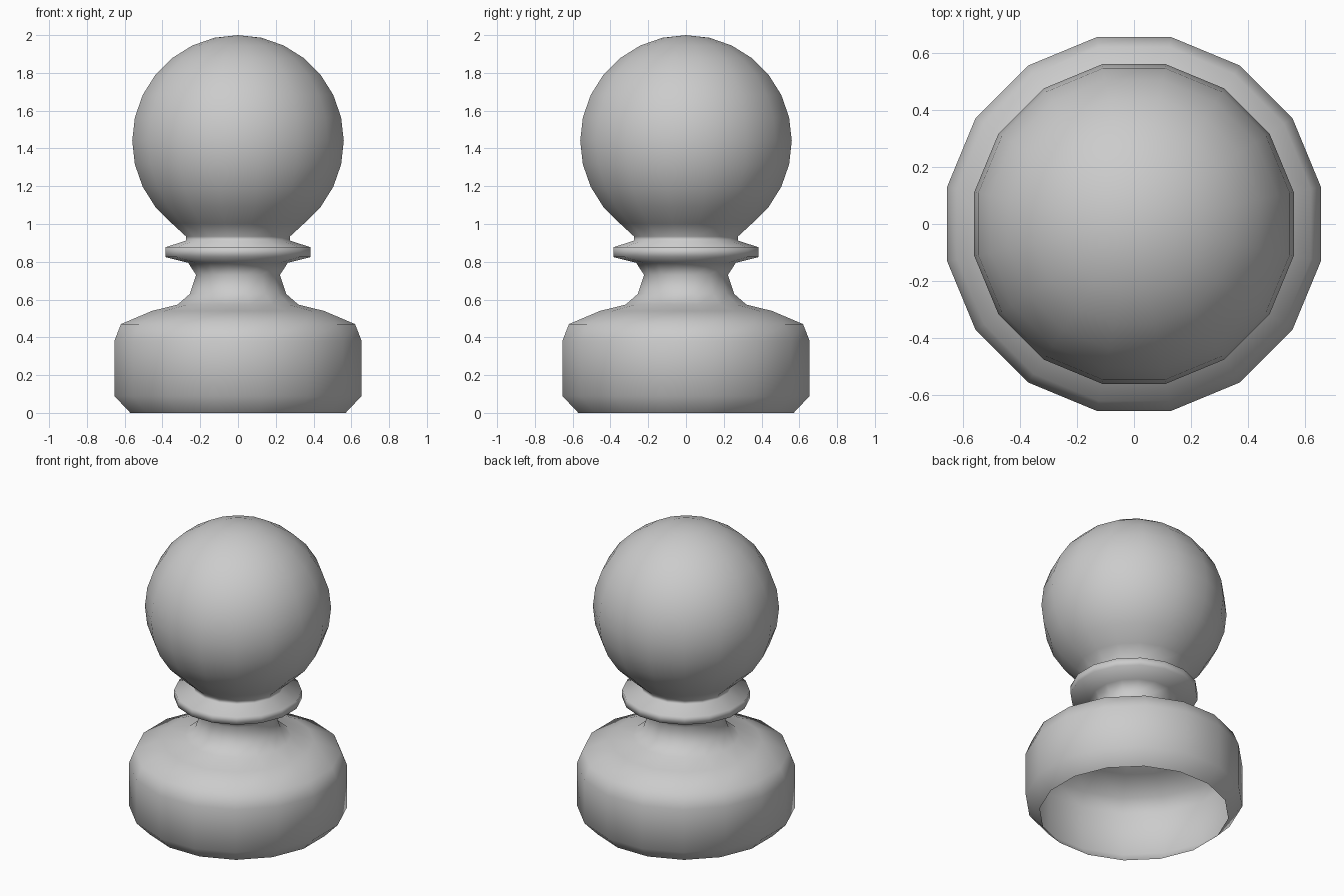
import bpy
import bmesh
from math import sin, cos, pi, radians

SIDES = 16
FLAT = cos(pi / SIDES)  # ratio of flat-side distance to corner radius

cube = bpy.data.objects.get("Cube")
if cube:
    bpy.data.objects.remove(cube, do_unlink=True)

grey = bpy.data.materials.new("plain_grey")
grey.use_nodes = True
colour = (0.6, 0.6, 0.6, 1)
grey.diffuse_color = colour
grey.node_tree.nodes["Principled BSDF"].inputs["Base Color"].default_value = colour

# Open-bottomed base, waisted neck and collar: (flat-side distance, height)
profile = [(0.57, 0), (0.655, 0.09), (0.655, 0.38), (0.62, 0.47),
           (0.455, 0.54), (0.32, 0.573), (0.255, 0.63), (0.222, 0.73),
           (0.264, 0.795), (0.384, 0.825), (0.384, 0.877),
           (0.275, 0.912), (0.275, 0.934)]

# Ball head, from its underside up to the pole
STEPS, RADIUS, CENTRE = 14, 0.56, 1.44
for i in range(3, STEPS):
    a = pi * i / STEPS
    profile.append((RADIUS * sin(a), CENTRE - RADIUS * cos(a)))

# Lathe the profile, with flat sides facing the axes
bm = bmesh.new()
rings = []
for dist, z in profile:
    r = dist / FLAT
    rings.append([bm.verts.new((r * cos(2 * pi * (k + 0.5) / SIDES),
                                r * sin(2 * pi * (k + 0.5) / SIDES), z))
                  for k in range(SIDES)])
for low, high in zip(rings, rings[1:]):
    for k in range(SIDES):
        n = (k + 1) % SIDES
        bm.faces.new((low[k], low[n], high[n], high[k]))
pole = bm.verts.new((0, 0, CENTRE + RADIUS))
for k in range(SIDES):
    bm.faces.new((rings[-1][k], rings[-1][(k + 1) % SIDES], pole))
for face in bm.faces:
    face.smooth = True

mesh = bpy.data.meshes.new("pawn_body")
bm.to_mesh(mesh)
bm.free()
mesh.materials.append(grey)
pawn = bpy.data.objects.new("pawn_body", mesh)
bpy.context.collection.objects.link(pawn)
